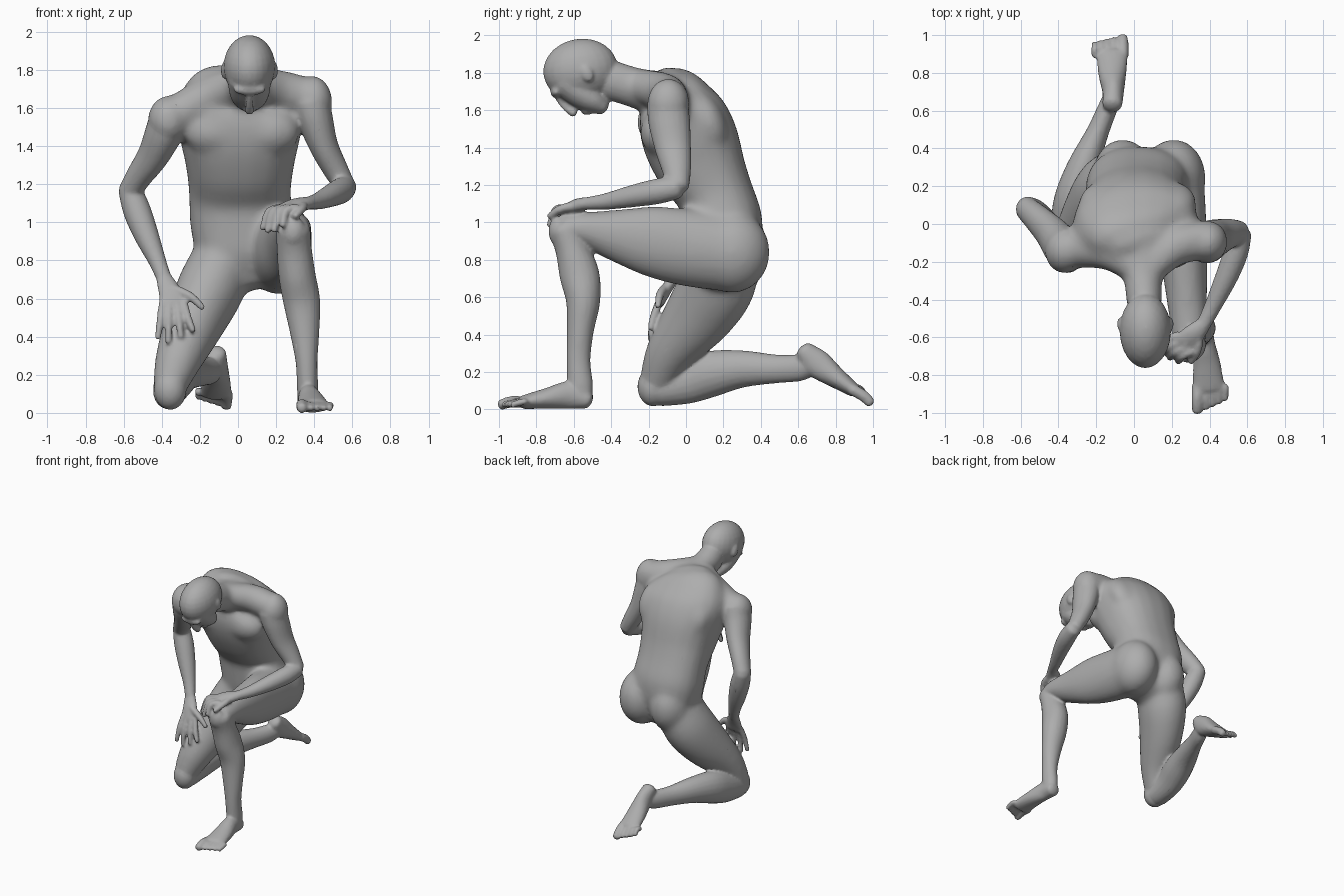
import bpy, bmesh, math
from mathutils import Vector, Matrix

bm = bmesh.new()
SIDES = 20


def spline(a, b, c, d, t):
    """Catmull-Rom blend of section tuples."""
    return [0.5 * (2 * q + (r - p) * t + (2 * p - 5 * q + 4 * r - s) * t * t
                   + (3 * q - p - 3 * r + s) * t ** 3) for p, q, r, s in zip(a, b, c, d)]


def power(v, e):
    return math.copysign(abs(v) ** e, v)


def loft(secs, cap=0.6, steps=4, e=1.0):
    """Smooth tube through (x, y, z, half width, half depth) sections with domed ends; e < 1 squares it."""
    secs = [s if len(s) == 5 else (*s, s[3]) for s in secs]
    ext = [secs[0]] + secs + [secs[-1]]
    pts = [spline(*ext[i:i + 4], k / steps) for i in range(len(secs) - 1) for k in range(steps)]
    pts.append(list(secs[-1]))
    pos = [Vector(p[:3]) for p in pts]
    whole = (pos[-1] - pos[0]).normalized()
    side = Vector((0, 1, 0)) if abs(whole.x) > 0.8 else Vector((1, 0, 0))
    rings = []

    def ring(c, t, a, b):
        u = (side - t * side.dot(t)).normalized()
        v = t.cross(u)
        rings.append([bm.verts.new(c + u * a * power(math.cos(w), e) + v * b * power(math.sin(w), e))
                      for w in (2 * math.pi * (k + 0.5) / SIDES for k in range(SIDES))])

    def dome(c, t, a, b, sign):
        order = (80, 55, 28) if sign < 0 else (28, 55, 80)
        for deg in order:
            w = math.radians(deg)
            ring(c + t * sign * cap * min(a, b) * math.sin(w), t, a * math.cos(w), b * math.cos(w))

    n = len(pts)
    for i, p in enumerate(pts):
        t = (pos[min(i + 1, n - 1)] - pos[max(i - 1, 0)]).normalized()
        if i == 0:
            dome(pos[i], t, p[3], p[4], -1)
        ring(pos[i], t, p[3], p[4])
        if i == n - 1:
            dome(pos[i], t, p[3], p[4], 1)
    for r, s in zip(rings, rings[1:]):
        for k in range(SIDES):
            j = (k + 1) % SIDES
            bm.faces.new((r[k], r[j], s[j], s[k]))
    bm.faces.new(rings[0][::-1])
    bm.faces.new(rings[-1])


def ball(c, r, tilt=0):
    """Ellipsoid, tilted about the x axis in degrees."""
    m = Matrix.Translation(c) @ Matrix.Rotation(math.radians(tilt), 4, 'X') @ Matrix.Diagonal((*r, 1))
    bmesh.ops.create_uvsphere(bm, u_segments=24, v_segments=14, radius=1, matrix=m)


def fuse(voxel, smooth, ratio=1.0):
    """Merge all parts built so far into one softened skin mesh."""
    bmesh.ops.recalc_face_normals(bm, faces=bm.faces)
    raw = bpy.data.meshes.new("parts")
    bm.to_mesh(raw)
    bm.free()
    obj = bpy.data.objects.new("parts", raw)
    bpy.context.collection.objects.link(obj)
    mod = obj.modifiers.new("fuse", 'REMESH')
    mod.mode = 'VOXEL'
    mod.voxel_size = voxel
    mod = obj.modifiers.new("soften", 'SMOOTH')
    mod.factor = 0.5
    mod.iterations = smooth
    if ratio < 1:
        obj.modifiers.new("simplify", 'DECIMATE').ratio = ratio
    skin = bpy.data.meshes.new_from_object(obj.evaluated_get(bpy.context.evaluated_depsgraph_get()))
    bpy.data.objects.remove(obj)
    bpy.data.meshes.remove(raw)
    return skin


# Torso, bending forward from the pelvis to the base of the neck
loft([(0.07, 0.20, 0.73, 0.17, 0.15), (0.04, 0.195, 0.85, 0.25, 0.20), (0.02, 0.195, 1.00, 0.272, 0.215),
      (0.01, 0.155, 1.15, 0.268, 0.205), (0.01, 0.08, 1.30, 0.285, 0.24), (0.01, 0.02, 1.45, 0.318, 0.255),
      (0.01, -0.03, 1.58, 0.335, 0.235), (0.02, -0.07, 1.68, 0.29, 0.175), (0.04, -0.11, 1.73, 0.19, 0.11)], e=0.86)

# Shoulder slopes, shoulder caps, chest muscles and shoulder blades
loft([(0.05, -0.25, 1.73, 0.09), (-0.13, -0.14, 1.67, 0.105), (-0.33, -0.13, 1.555, 0.105)])
loft([(0.06, -0.25, 1.73, 0.09), (0.21, -0.12, 1.695, 0.105), (0.38, -0.085, 1.65, 0.105)])
ball((-0.365, -0.14, 1.535), (0.11, 0.125, 0.13))
ball((0.392, -0.095, 1.63), (0.105, 0.115, 0.14))
for s in (-1, 1):
    ball((0.02 + s * 0.14, -0.135, 1.47), (0.165, 0.11, 0.125), 15)
    ball((0.02 + s * 0.17, 0.115, 1.54), (0.14, 0.095, 0.17), 25)

# Buttocks
ball((0.21, 0.245, 0.84), (0.17, 0.205, 0.22))
ball((-0.06, 0.255, 0.84), (0.16, 0.195, 0.21))

# Neck
loft([(0.04, -0.12, 1.68, 0.14, 0.13), (0.045, -0.26, 1.715, 0.105, 0.11), (0.055, -0.42, 1.765, 0.095, 0.11)])

# Raised thigh
loft([(0.21, 0.20, 0.84, 0.165, 0.21), (0.235, 0.00, 0.865, 0.15, 0.208), (0.265, -0.20, 0.90, 0.125, 0.188),
      (0.28, -0.40, 0.935, 0.108, 0.135), (0.29, -0.55, 0.965, 0.097, 0.093), (0.29, -0.64, 0.965, 0.087, 0.082)])

# Kneeling thigh
loft([(-0.08, 0.20, 0.80, 0.165, 0.195), (-0.14, 0.165, 0.66, 0.178, 0.205), (-0.215, 0.065, 0.50, 0.16, 0.186),
      (-0.30, -0.08, 0.31, 0.13, 0.135), (-0.345, -0.14, 0.18, 0.102, 0.105), (-0.36, -0.155, 0.11, 0.083, 0.095)])

# Blend the trunk strongly, then add the finer parts to it
trunk = fuse(0.018, 14)
bm = bmesh.new()
bm.from_mesh(trunk)
bpy.data.meshes.remove(trunk)

# Skull, face, nose, brow, mouth and ears
ball((0.06, -0.565, 1.815), (0.136, 0.20, 0.165), 10)
loft([(0.06, -0.64, 1.76, 0.114, 0.10), (0.06, -0.56, 1.69, 0.108, 0.085), (0.06, -0.49, 1.645, 0.09, 0.068),
      (0.06, -0.445, 1.615, 0.06, 0.045)])
loft([(0.06, -0.685, 1.66, 0.015), (0.06, -0.64, 1.61, 0.019), (0.06, -0.598, 1.583, 0.025)])
ball((0.06, -0.695, 1.695), (0.085, 0.03, 0.03))
ball((0.06, -0.53, 1.59), (0.035, 0.03, 0.018))
for s in (-1, 1):
    ball((0.06 + s * 0.132, -0.53, 1.795), (0.018, 0.032, 0.047), 25)

# Raised leg: knee cap, shin and foot
ball((0.29, -0.68, 0.95), (0.065, 0.055, 0.08))
loft([(0.29, -0.645, 0.96, 0.09), (0.295, -0.61, 0.86, 0.092, 0.09), (0.31, -0.57, 0.72, 0.097, 0.107),
      (0.335, -0.55, 0.58, 0.097, 0.092), (0.35, -0.565, 0.42, 0.077, 0.072), (0.36, -0.575, 0.26, 0.057, 0.064),
      (0.365, -0.565, 0.13, 0.056, 0.068), (0.365, -0.555, 0.06, 0.05, 0.055)])
loft([(0.365, -0.53, 0.052, 0.055, 0.052), (0.37, -0.62, 0.075, 0.056, 0.075), (0.385, -0.74, 0.058, 0.073, 0.056),
      (0.395, -0.87, 0.037, 0.086, 0.037)])

# Kneeling leg: knee cap, shin and foot with its sole turned up
ball((-0.355, -0.175, 0.12), (0.085, 0.085, 0.105))
loft([(-0.36, -0.15, 0.105, 0.085, 0.092), (-0.35, 0.00, 0.145, 0.092, 0.118), (-0.32, 0.14, 0.19, 0.10, 0.123),
      (-0.27, 0.30, 0.215, 0.085, 0.10), (-0.195, 0.48, 0.215, 0.06, 0.077), (-0.145, 0.60, 0.22, 0.053, 0.072),
      (-0.125, 0.65, 0.23, 0.05, 0.062)])
loft([(-0.115, 0.635, 0.31, 0.053, 0.054), (-0.11, 0.70, 0.245, 0.057, 0.077), (-0.115, 0.80, 0.17, 0.075, 0.057),
      (-0.115, 0.90, 0.10, 0.083, 0.037)])

# Toes, from big to small, on both feet
for i in range(5):
    r = 0.031 if i == 0 else 0.019
    x = 0.0 if i == 0 else 0.012 + 0.034 * i
    back = 0.015 * i
    loft([(0.335 + x, -0.86, 0.035, r), (0.335 + x, -0.93 + back, 0.04, r),
          (0.335 + x, -0.99 + back, 0.023, r * 0.9)])
    up = 0.011 * i
    loft([(-0.06 - x, 0.89, 0.105, r), (-0.06 - x, 0.95 - back * 0.4, 0.07 + up, r),
          (-0.06 - x, 0.985 - back * 0.5, 0.035 + up, r * 0.9)])

# Arm hanging to the kneeling thigh
loft([(-0.35, -0.14, 1.56, 0.11, 0.12), (-0.388, -0.11, 1.47, 0.10, 0.115), (-0.445, -0.04, 1.35, 0.082, 0.1),
      (-0.52, 0.035, 1.24, 0.068, 0.08), (-0.567, 0.08, 1.16, 0.062, 0.067)])
loft([(-0.567, 0.08, 1.17, 0.062, 0.067), (-0.53, 0.06, 1.06, 0.073), (-0.48, 0.025, 0.93, 0.065),
      (-0.425, -0.02, 0.80, 0.047), (-0.39, -0.06, 0.71, 0.04, 0.034)])
loft([(-0.39, -0.06, 0.71, 0.042, 0.03), (-0.36, -0.105, 0.64, 0.06, 0.03), (-0.34, -0.14, 0.57, 0.072, 0.026)])
for x0, x1, z1 in ((-0.395, -0.42, 0.39), (-0.36, -0.365, 0.37), (-0.32, -0.30, 0.395), (-0.285, -0.235, 0.43)):
    loft([(x0, -0.14, 0.58, 0.021), ((x0 + x1) / 2, -0.175, 0.49, 0.02), (x1, -0.19, z1, 0.016)])
loft([(-0.34, -0.11, 0.65, 0.025), (-0.25, -0.14, 0.61, 0.023), (-0.185, -0.15, 0.55, 0.017)])

# Arm bent across the raised knee
loft([(0.38, -0.10, 1.64, 0.10, 0.11), (0.405, -0.09, 1.54, 0.094, 0.112), (0.45, -0.07, 1.40, 0.076, 0.098),
      (0.51, -0.05, 1.28, 0.066, 0.078), (0.56, -0.045, 1.19, 0.056, 0.062)])
loft([(0.565, -0.05, 1.185, 0.058, 0.062), (0.54, -0.15, 1.165, 0.065, 0.068), (0.49, -0.28, 1.14, 0.06),
      (0.42, -0.43, 1.11, 0.046, 0.044), (0.37, -0.53, 1.10, 0.038, 0.034)])
loft([(0.37, -0.53, 1.10, 0.04, 0.034), (0.32, -0.58, 1.09, 0.058, 0.036), (0.27, -0.63, 1.07, 0.066, 0.032)])
for x0, y0, x1, y1, z1 in ((0.305, -0.675, 0.235, -0.73, 0.98), (0.28, -0.65, 0.19, -0.71, 0.955),
                           (0.255, -0.62, 0.155, -0.68, 0.95), (0.235, -0.59, 0.13, -0.64, 0.965)):
    loft([(x0, y0, 1.075, 0.023), ((x0 + x1) / 2 - 0.02, (y0 + y1) / 2, 1.055, 0.022), (x1, y1, z1, 0.017)])
loft([(0.345, -0.58, 1.09, 0.026), (0.335, -0.67, 1.07, 0.023), (0.30, -0.73, 1.03, 0.018)])

# Fuse everything into one continuous body standing on the floor
skin = fuse(0.01, 5, 0.35)
skin.name = "kneeling_body"
skin.transform(Matrix.Translation((0, 0, -min(v.co.z for v in skin.vertices))))
for p in skin.polygons:
    p.use_smooth = True
grey = bpy.data.materials.new("stone_grey")
grey.diffuse_color = (0.42, 0.42, 0.42, 1)
skin.materials.clear()
skin.materials.append(grey)
body = bpy.data.objects.new("kneeling_body", skin)
bpy.context.collection.objects.link(body)
